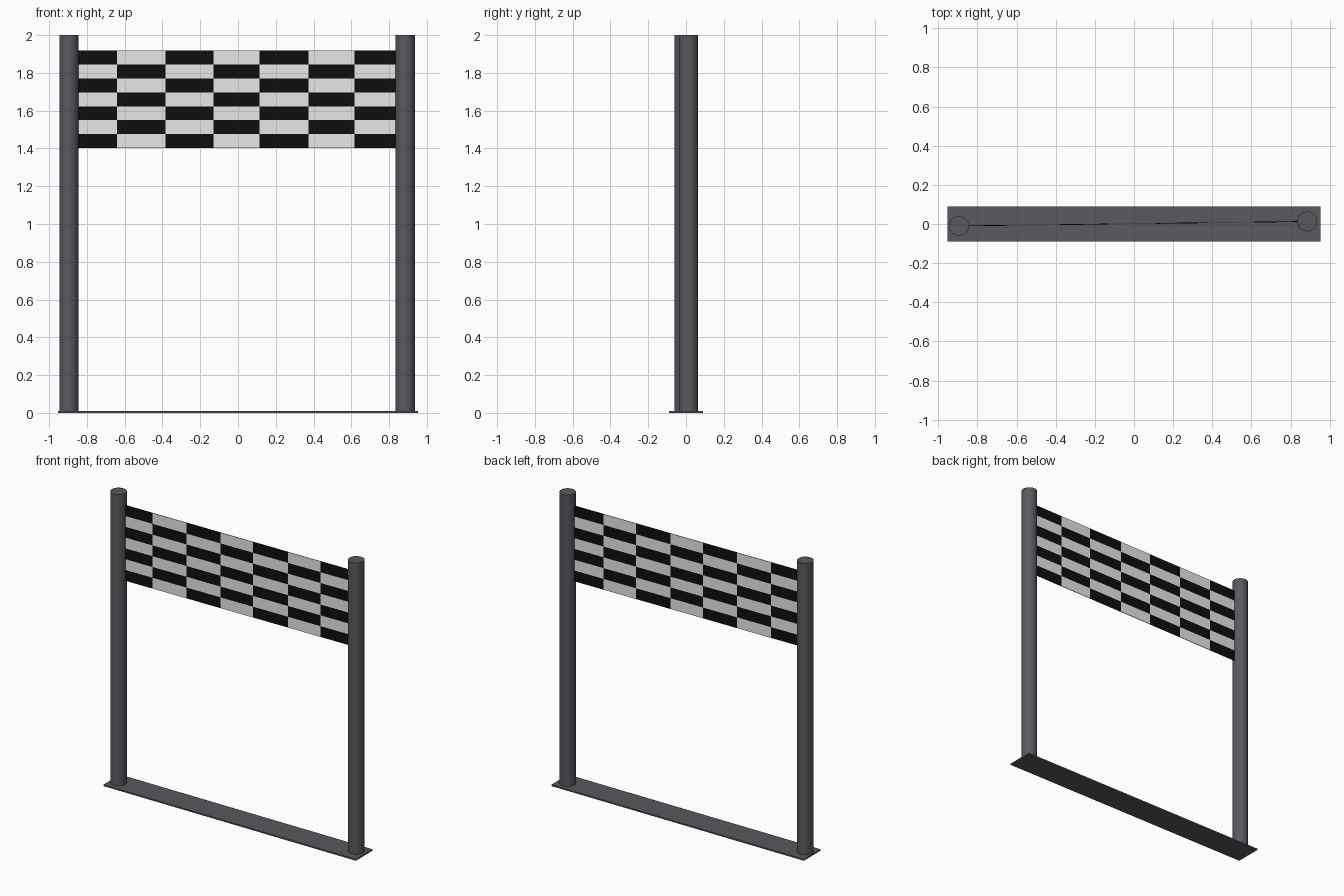
import bpy, bmesh, math

if "Cube" in bpy.data.objects:
    bpy.data.objects.remove(bpy.data.objects["Cube"])


def material(name, rgb):
    m = bpy.data.materials.new(name)
    m.diffuse_color = (*rgb, 1)
    m.use_nodes = True
    m.node_tree.nodes["Principled BSDF"].inputs["Base Color"].default_value = m.diffuse_color
    return m


grey = material("dark grey", (0.10, 0.098, 0.112))
black = material("black", (0.004, 0.004, 0.004))
white = material("white", (0.8, 0.8, 0.8))

LEFT, RIGHT = (-0.895, -0.01), (0.885, 0.013)

# Ground strip
bpy.ops.mesh.primitive_cube_add(size=1, location=(0, 0, 0.005))
strip = bpy.context.object
strip.name = "ground_strip"
strip.scale = (1.908, 0.18, 0.01)
strip.data.materials.append(grey)

# Two round posts
for name, (x, y) in (("left_post", LEFT), ("right_post", RIGHT)):
    bpy.ops.mesh.primitive_cylinder_add(vertices=32, radius=0.051, depth=2,
                                        location=(x, y, 1))
    post = bpy.context.object
    post.name = name
    post.data.materials.append(grey)
    bpy.ops.object.shade_smooth_by_angle(angle=math.radians(40))

# Chequered banner strung between the post centres
columns = [LEFT[0], -0.64, -0.385, -0.13, 0.114, 0.373, 0.617, RIGHT[0]]
ROWS, BOTTOM, TOP = 7, 1.402, 1.918
bm = bmesh.new()
grid = []
for x in columns:
    t = (x - LEFT[0]) / (RIGHT[0] - LEFT[0])
    y = LEFT[1] + t * (RIGHT[1] - LEFT[1])
    grid.append([bm.verts.new((x, y, BOTTOM + (TOP - BOTTOM) * r / ROWS))
                 for r in range(ROWS + 1)])
for c in range(len(columns) - 1):
    for r in range(ROWS):
        f = bm.faces.new((grid[c][r], grid[c + 1][r],
                          grid[c + 1][r + 1], grid[c][r + 1]))
        f.material_index = (c + r) % 2
mesh = bpy.data.meshes.new("banner")
bm.to_mesh(mesh)
bm.free()
mesh.materials.append(black)
mesh.materials.append(white)
banner = bpy.data.objects.new("banner", mesh)
bpy.context.collection.objects.link(banner)
thick = banner.modifiers.new("thickness", 'SOLIDIFY')
thick.thickness = 0.004
thick.offset = 0
